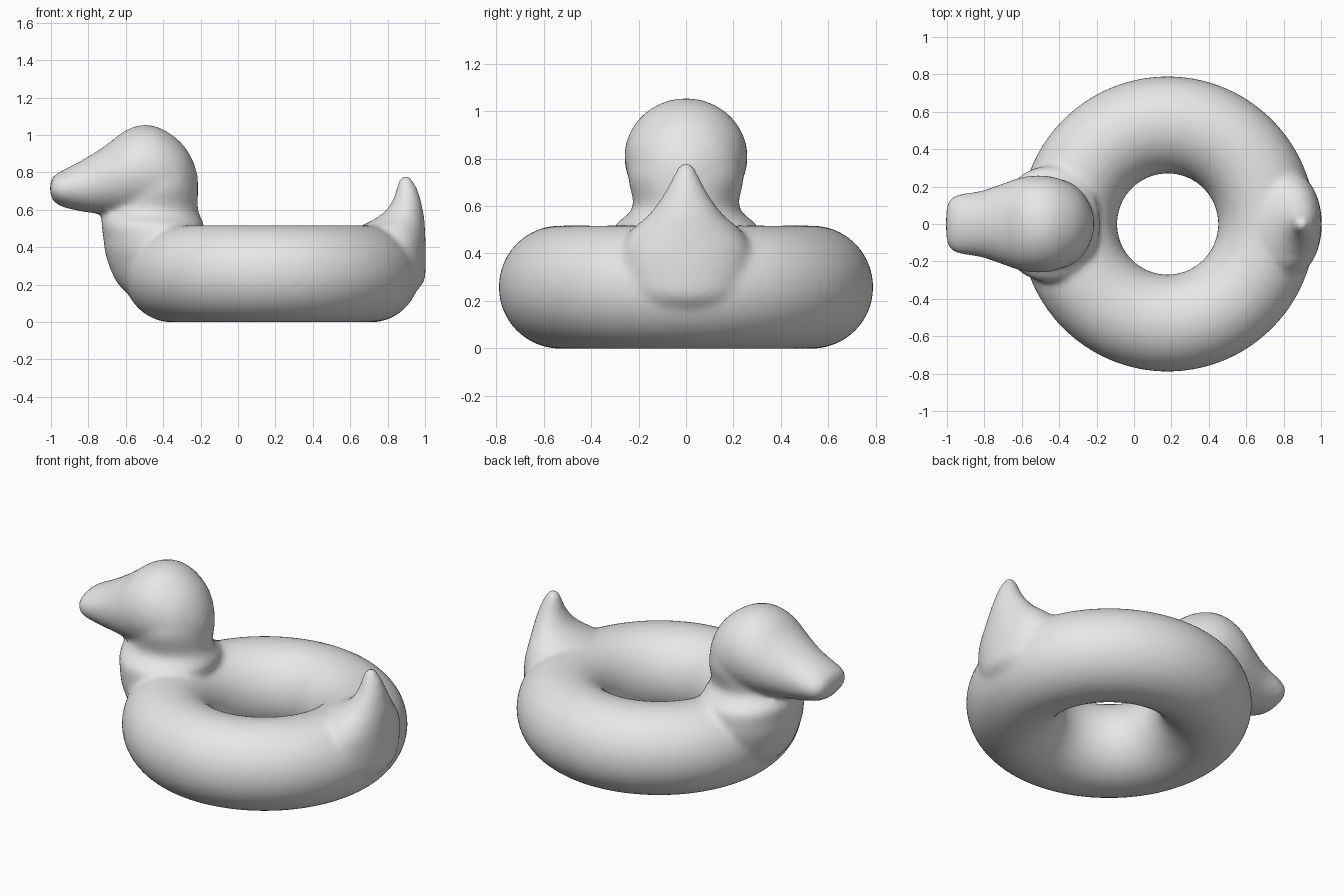
import bpy
import bmesh
import math
from mathutils import Vector

cube = bpy.data.objects.get("Cube")
if cube:
    bpy.data.objects.remove(cube, do_unlink=True)

SIDES = 40


def spline(rows, steps=4):
    """Smoothly fill in rows between the given sections."""
    out = []
    for i in range(len(rows) - 1):
        a, b = rows[max(i - 1, 0)], rows[i]
        c, d = rows[i + 1], rows[min(i + 2, len(rows) - 1)]
        for k in range(steps):
            t = k / steps
            out.append([q + t / 2 * (r - p + t * (2 * p - 5 * q + 4 * r - s + t * (3 * (q - r) + s - p)))
                        for p, q, r, s in zip(a, b, c, d)])
    return out + [list(rows[-1])]


def loft(bm, rows, along_x=False):
    """Ellipse sections: position, low edge, high edge, half width in y."""
    rings = []
    for pos, low, high, half in spline(rows):
        ring = []
        for i in range(SIDES):
            a = math.tau * i / SIDES
            u = (low + high) / 2 + (high - low) / 2 * math.cos(a)
            y = half * math.sin(a)
            ring.append(bm.verts.new((pos, y, u) if along_x else (u, y, pos)))
        rings.append(ring)
    for r, s in zip(rings, rings[1:]):
        for i in range(SIDES):
            j = (i + 1) % SIDES
            bm.faces.new((r[i], r[j], s[j], s[i]))
    bm.faces.new(rings[0])
    bm.faces.new(rings[-1])


def torus(bm, centre, major, minor, around=96, tube=40):
    grid = []
    for i in range(around):
        a = math.tau * i / around
        out = Vector((math.cos(a), math.sin(a), 0))
        grid.append([bm.verts.new(centre + out * (major + minor * math.cos(b)) + Vector((0, 0, minor * math.sin(b))))
                     for b in (math.tau * k / tube for k in range(tube))])
    for i in range(around):
        r, s = grid[i], grid[(i + 1) % around]
        for k in range(tube):
            m = (k + 1) % tube
            bm.faces.new((r[k], s[k], s[m], r[m]))


bm = bmesh.new()

# Inflated ring
torus(bm, Vector((0.18, 0, 0.258)), 0.53, 0.26)

# Chest and neck, swelling out of the ring
loft(bm, [(0.08, -0.50, -0.25, 0.15), (0.2, -0.64, -0.2, 0.25), (0.35, -0.705, -0.2, 0.30),
          (0.45, -0.72, -0.19, 0.31), (0.52, -0.73, -0.18, 0.30), (0.56, -0.725, -0.2, 0.25),
          (0.61, -0.69, -0.215, 0.222), (0.75, -0.64, -0.217, 0.245), (0.9, -0.58, -0.27, 0.18)])

# Head and bill
loft(bm, [(-1.005, 0.69, 0.74, 0.07), (-0.99, 0.65, 0.775, 0.125), (-0.95, 0.62, 0.805, 0.155),
          (-0.88, 0.6, 0.84, 0.167), (-0.8, 0.585, 0.885, 0.182), (-0.7, 0.575, 0.95, 0.217),
          (-0.6, 0.565, 1.025, 0.25), (-0.5, 0.56, 1.055, 0.26), (-0.4, 0.56, 1.03, 0.243),
          (-0.3, 0.57, 0.955, 0.19), (-0.24, 0.62, 0.86, 0.11), (-0.215, 0.7, 0.78, 0.04)], True)

# Upturned pointed tail
loft(bm, [(0.08, 0.7, 0.85, 0.1), (0.2, 0.7, 0.985, 0.22), (0.3, 0.68, 1.003, 0.27),
          (0.42, 0.68, 1.003, 0.27), (0.5, 0.65, 1.0, 0.23), (0.55, 0.73, 0.997, 0.17),
          (0.6, 0.795, 0.988, 0.128), (0.67, 0.835, 0.973, 0.082), (0.73, 0.85, 0.95, 0.052),
          (0.78, 0.87, 0.92, 0.025)])

bmesh.ops.recalc_face_normals(bm, faces=bm.faces)
mesh = bpy.data.meshes.new("duck_swim_ring")
bm.to_mesh(mesh)
bm.free()
duck = bpy.data.objects.new("duck_swim_ring", mesh)
bpy.context.collection.objects.link(duck)

# Plain grey skin
grey = bpy.data.materials.new("light_grey")
grey.use_nodes = True
colour = (0.8, 0.8, 0.8, 1)
grey.diffuse_color = colour
grey.node_tree.nodes["Principled BSDF"].inputs["Base Color"].default_value = colour
mesh.materials.append(grey)

# Fuse the parts into one soft skin
fuse = duck.modifiers.new("fuse", "REMESH")
fuse.mode = "VOXEL"
fuse.voxel_size = 0.018
fuse.use_smooth_shade = True
soften = duck.modifiers.new("soften", "SMOOTH")
soften.factor = 0.5
soften.iterations = 8
